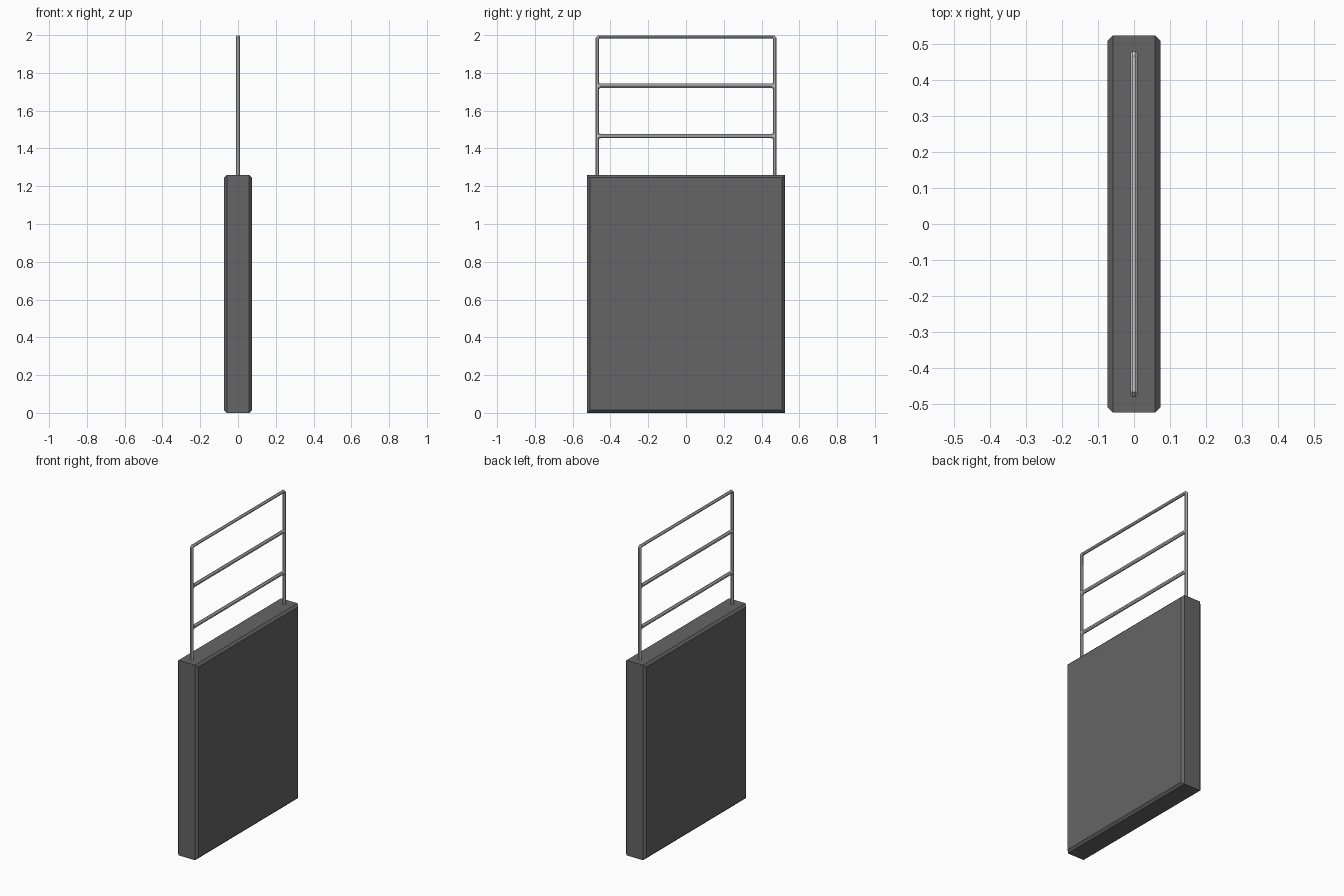
import bpy, bmesh, math
from mathutils import Vector

if "Cube" in bpy.data.objects:
    bpy.data.objects.remove(bpy.data.objects["Cube"])


def material(name, v):
    m = bpy.data.materials.new(name)
    m.diffuse_color = (v, v, v, 1)
    m.use_nodes = True
    m.node_tree.nodes["Principled BSDF"].inputs["Base Color"].default_value = m.diffuse_color
    return m


DARK = material("dark grey", 0.13)
STEEL = material("light grey metal", 0.58)


def loft(name, rings, mat):
    """Skin a list of rings (equal point counts) and cap both ends."""
    bm = bmesh.new()
    vs = [[bm.verts.new(p) for p in r] for r in rings]
    n = len(vs[0])
    for a, b in zip(vs, vs[1:]):
        for i in range(n):
            j = (i + 1) % n
            bm.faces.new((a[i], a[j], b[j], b[i]))
    bm.faces.new(vs[0])
    bm.faces.new(vs[-1])
    bmesh.ops.recalc_face_normals(bm, faces=bm.faces)
    me = bpy.data.meshes.new(name)
    bm.to_mesh(me)
    bm.free()
    me.materials.append(mat)
    ob = bpy.data.objects.new(name, me)
    bpy.context.collection.objects.link(ob)
    return ob


def tube_ring(y, z, across, r=0.01, rx=0.01, sides=8):
    """Ring in the plane of x and the in-plane direction 'across'."""
    c, d = Vector((0, y, z)), Vector((0, *across))
    angs = [math.tau * (i + 0.5) / sides for i in range(sides)]
    k = 1 / math.cos(math.pi / sides)
    return [c + Vector((rx * k * math.cos(a), 0, 0)) + d * (r * k * math.sin(a)) for a in angs]


# Main panel, chamfered around both broad faces
def rect(x, inset):
    y, lo, hi = 0.523 - inset, inset, 1.26 - inset
    return [(x, -y, lo), (x, y, lo), (x, y, hi), (x, -y, hi)]


loft("panel", [rect(-0.073, 0.014), rect(-0.059, 0), rect(0.059, 0), rect(0.073, 0.014)], DARK)

# Hoop: two posts joined by a top bar with small mitred corners
Y, TOP, C = 0.47, 1.99, 0.008
path = [(-Y, 1.24), (-Y, TOP - C), (-Y + C, TOP), (Y - C, TOP), (Y, TOP - C), (Y, 1.24)]
turn = [0, 22.5, 67.5, 112.5, 157.5, 180]
loft("rail_hoop", [tube_ring(y, z, (-math.cos(math.radians(t)), math.sin(math.radians(t))))
                   for (y, z), t in zip(path, turn)], STEEL)

# Rungs, flared where they meet the posts
for name, z in (("upper_rung", 1.732), ("lower_rung", 1.466)):
    loft(name, [tube_ring(y, z, (0, 1), r) for y, r in
                ((-0.465, 0.02), (-0.452, 0.011), (0.452, 0.011), (0.465, 0.02))], STEEL)
